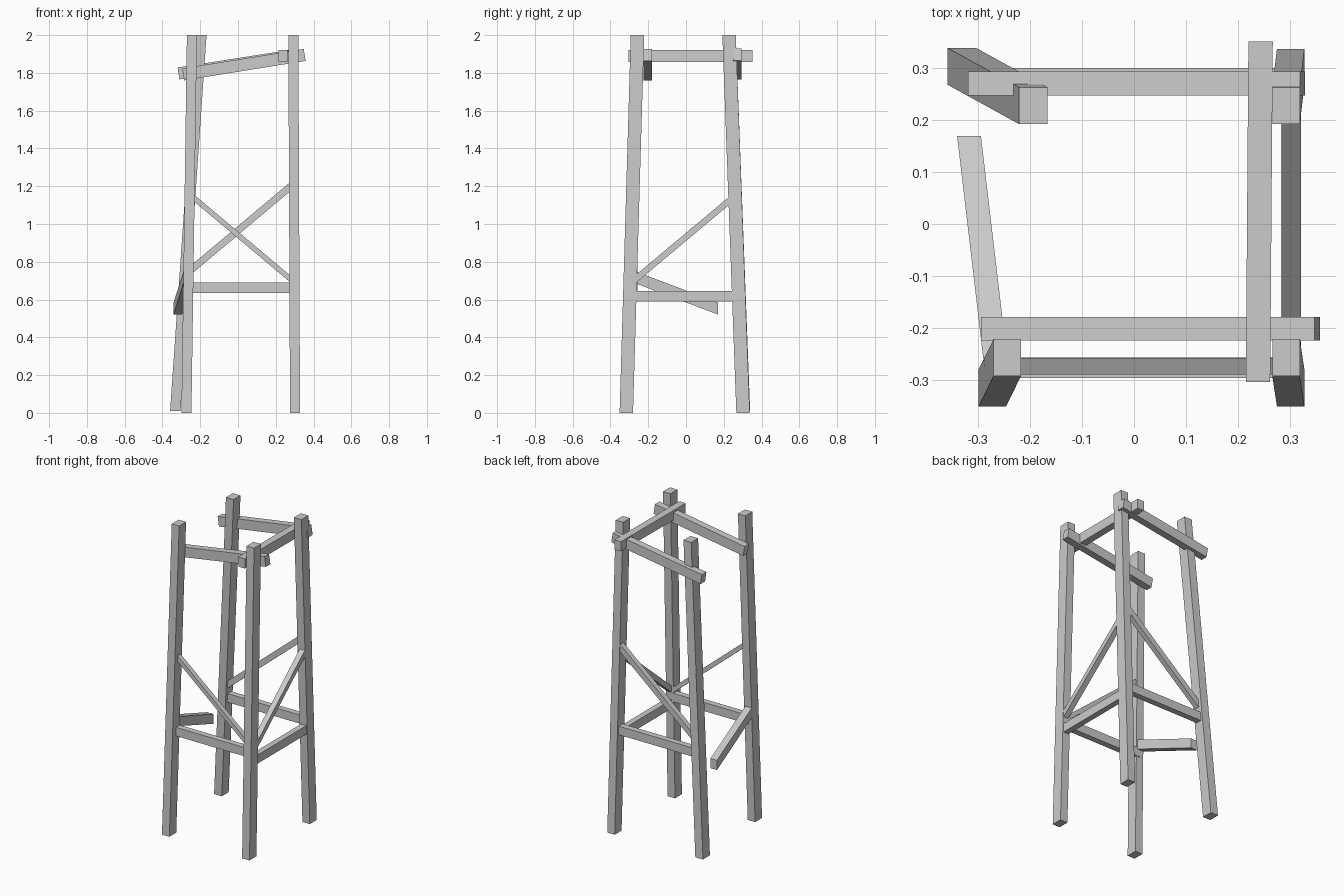
import bpy, bmesh
from mathutils import Vector

cube = bpy.data.objects.get("Cube")
if cube:
    bpy.data.objects.remove(cube)

wood = bpy.data.materials.new("grey_wood")
wood.use_nodes = True
wood.diffuse_color = (0.6, 0.6, 0.6, 1)
wood.node_tree.nodes["Principled BSDF"].inputs["Base Color"].default_value = (0.6, 0.6, 0.6, 1)


def beam(name, start, end, axis, a, b, square=False):
    """Timber from start to end. Ends are cut flat across the given axis,
    or square to the timber; a and b are the sizes of the section."""
    start, end = Vector(start), Vector(end)
    if square:
        d = (end - start).normalized()
        u = d.cross(Vector((0, 0, 1))).normalized()
        v = d.cross(u)
    else:
        u, v = [Vector([float(i == k) for i in range(3)]) for k in range(3) if k != "xyz".index(axis)]
    corners = [u * a * s / 2 + v * b * t / 2 for s, t in ((-1, -1), (1, -1), (1, 1), (-1, 1))]
    bm = bmesh.new()
    low = [bm.verts.new(start + c) for c in corners]
    high = [bm.verts.new(end + c) for c in corners]
    bm.faces.new(low)
    bm.faces.new(high)
    for i in range(4):
        j = (i + 1) % 4
        bm.faces.new((low[i], low[j], high[j], high[i]))
    bmesh.ops.recalc_face_normals(bm, faces=bm.faces)
    mesh = bpy.data.meshes.new(name)
    bm.to_mesh(mesh)
    bm.free()
    mesh.materials.append(wood)
    bpy.context.collection.objects.link(bpy.data.objects.new(name, mesh))


# Four leaning legs
beam("front_right_leg", (-0.273, -0.316, 0), (-0.244, -0.257, 2), "z", 0.053, 0.071)
beam("front_left_leg", (0.302, -0.316, 0), (0.293, -0.257, 2), "z", 0.053, 0.071)
beam("back_left_leg", (0.302, 0.302, 0), (0.293, 0.228, 2), "z", 0.053, 0.071)
beam("back_right_leg", (-0.332, 0.304, 0.01), (-0.194, 0.228, 2), "z", 0.055, 0.071)

# Top beams: two sloping side to side, one level from front to back
beam("front_top_beam", (-0.29, -0.202, 1.792), (0.353, -0.202, 1.895), "x", 0.046, 0.064, True)
beam("back_top_beam", (-0.315, 0.271, 1.797), (0.325, 0.271, 1.897), "x", 0.046, 0.064, True)
beam("side_top_beam", (0.239, -0.305, 1.889), (0.244, 0.352, 1.889), "y", 0.047, 0.063)

# Lower rails
beam("front_rail", (-0.265, -0.277, 0.663), (0.3, -0.277, 0.663), "x", 0.039, 0.056)
beam("back_rail", (-0.285, 0.281, 0.663), (0.3, 0.281, 0.663), "x", 0.039, 0.056)
beam("side_rail", (0.302, -0.295, 0.618), (0.302, 0.278, 0.618), "y", 0.038, 0.056)

# Diagonal braces
beam("front_brace", (-0.255, -0.274, 1.156), (0.295, -0.274, 0.694), "x", 0.032, 0.036)
beam("back_brace", (-0.275, 0.272, 0.735), (0.295, 0.272, 1.213), "x", 0.034, 0.048)
beam("side_brace", (0.304, -0.292, 0.687), (0.304, 0.255, 1.145), "y", 0.036, 0.043)

# Loose rail that hangs from the front leg
beam("loose_rail", (-0.265, -0.28, 0.722), (-0.318, 0.17, 0.552), "y", 0.046, 0.063)
